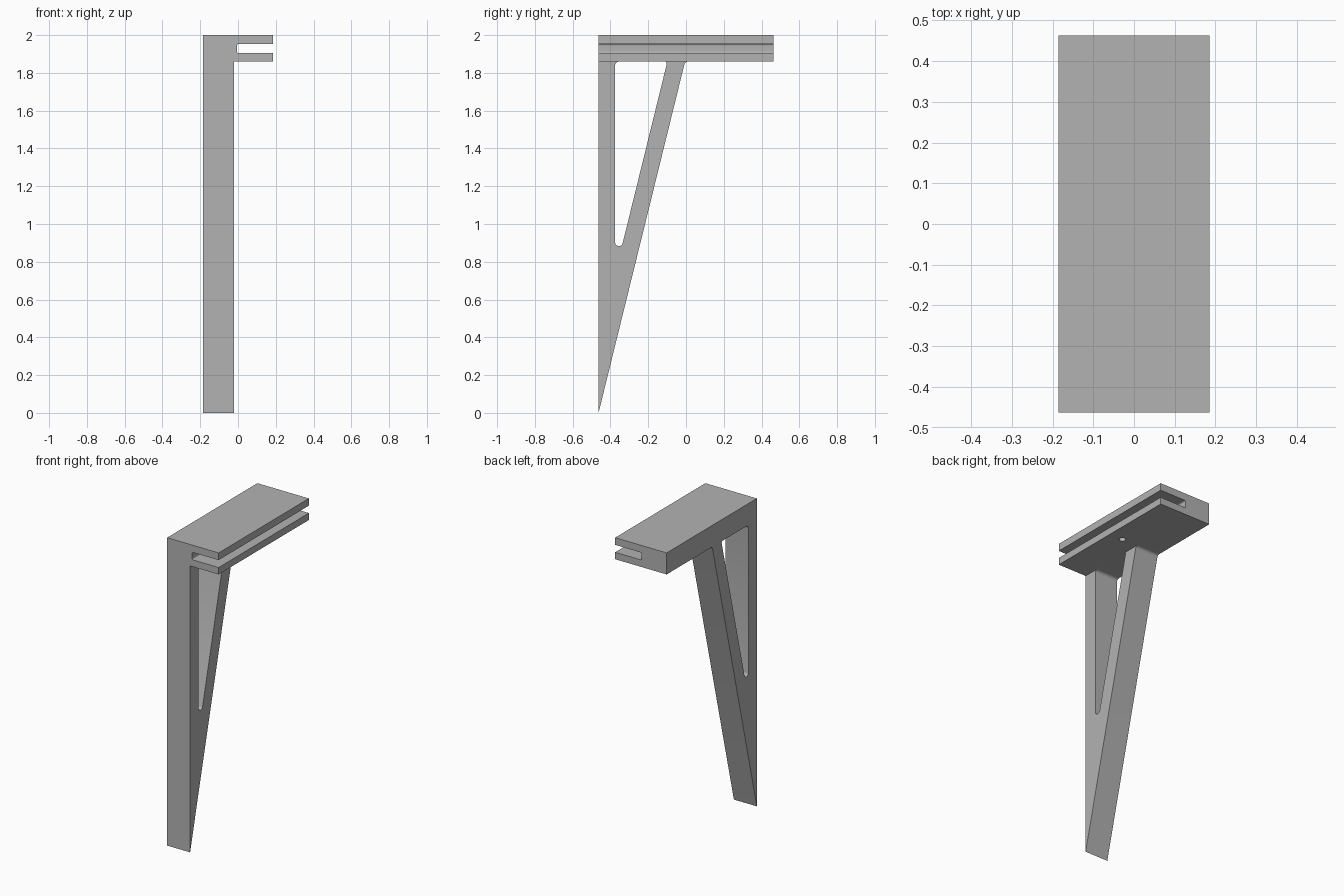
import bpy, bmesh
from math import tan, sin
from mathutils import Vector

cube = bpy.data.objects.get("Cube")
if cube:
    bpy.data.objects.remove(cube, do_unlink=True)

grey = bpy.data.materials.new("plain grey")
grey.use_nodes = True
grey.diffuse_color = (0.45, 0.45, 0.45, 1)
grey.node_tree.nodes["Principled BSDF"].inputs["Base Color"].default_value = grey.diffuse_color

LEFT, RIGHT, FRONT, BACK = -0.185, 0.185, -0.463, 0.463
UNDER, TOP = 1.86, 2.0
SLOPE = 4.06          # rise of the brace
LEG_INNER = -0.02     # right face of the leg


def rounded(corners, steps=8):
    """Outline from (u, v, radius) corners, each filleted by its radius."""
    out = []
    for i, (u, v, r) in enumerate(corners):
        p = Vector((u, v))
        if not r:
            out.append(p)
            continue
        a = (Vector(corners[i - 1][:2]) - p).normalized()
        b = (Vector(corners[(i + 1) % len(corners)][:2]) - p).normalized()
        half = a.angle(b) / 2
        centre = p + (a + b).normalized() * r / sin(half)
        start = p + a * r / tan(half) - centre
        end = p + b * r / tan(half) - centre
        sweep = start.angle(end)
        for k in range(steps + 1):
            t = k / steps
            out.append(centre + (start * sin((1 - t) * sweep) + end * sin(t * sweep)) / sin(sweep))
    return out


def prism(name, outline, axis, lo, hi):
    """Extrude an outline along x (outline in y, z) or y (outline in x, z)."""
    bm = bmesh.new()
    place = (lambda p: (lo, p.x, p.y)) if axis == "x" else (lambda p: (p.x, lo, p.y))
    face = bm.faces.new([bm.verts.new(place(p)) for p in outline])
    move = Vector((hi - lo, 0, 0)) if axis == "x" else Vector((0, hi - lo, 0))
    grown = bmesh.ops.extrude_face_region(bm, geom=[face])
    bmesh.ops.translate(bm, vec=move, verts=[g for g in grown["geom"] if isinstance(g, bmesh.types.BMVert)])
    bmesh.ops.recalc_face_normals(bm, faces=bm.faces)
    mesh = bpy.data.meshes.new(name)
    bm.to_mesh(mesh)
    bm.free()
    mesh.materials.append(grey)
    obj = bpy.data.objects.new(name, mesh)
    bpy.context.collection.objects.link(obj)
    return obj


def combine(target, tool, operation):
    mod = target.modifiers.new(operation.lower(), "BOOLEAN")
    mod.operation, mod.solver, mod.object = operation, "EXACT", tool
    bpy.context.view_layer.objects.active = target
    bpy.ops.object.modifier_apply(modifier=mod.name)
    bpy.data.objects.remove(tool, do_unlink=True)


# Slotted clamp block
slot_in, slot_low, slot_high, r = -0.005, 1.905, 1.953, 0.008
bracket = prism("bracket", rounded([
    (LEFT, UNDER, 0), (RIGHT, UNDER, 0), (RIGHT, slot_low, 0), (slot_in, slot_low, r),
    (slot_in, slot_high, r), (RIGHT, slot_high, 0), (RIGHT, TOP, 0), (LEFT, TOP, 0)]),
    "y", FRONT, BACK)

# Tapered leg, filleted into the block
joint = FRONT + UNDER / SLOPE
leg = prism("leg", rounded([
    (FRONT, 0, 0), (joint, UNDER, 0.02), (joint + 0.06, UNDER, 0),
    (joint + 0.06, 1.9, 0), (FRONT, 1.9, 0)]), "x", LEFT, LEG_INNER)

# Long triangular window between upright and brace
inner, low = -0.375, 0.738
window = prism("window_cutter", rounded([
    (inner, low, 0.02), (inner + (UNDER - low) / SLOPE, UNDER, 0.012), (inner, UNDER, 0.02)]),
    "x", LEFT - 0.1, LEG_INNER + 0.1)
combine(leg, window, "DIFFERENCE")
combine(bracket, leg, "UNION")

# Screw hole through the lower jaw
bpy.ops.mesh.primitive_cylinder_add(vertices=32, radius=0.02, depth=0.08, location=(0.09, 0, 1.885))
hole = bpy.context.object
hole.name = "screw_hole_cutter"
hole.data.materials.append(grey)
combine(bracket, hole, "DIFFERENCE")

# Smooth fillets, crisp edges
bpy.ops.object.select_all(action="DESELECT")
bracket.select_set(True)
bpy.context.view_layer.objects.active = bracket
bpy.ops.object.shade_smooth_by_angle()
